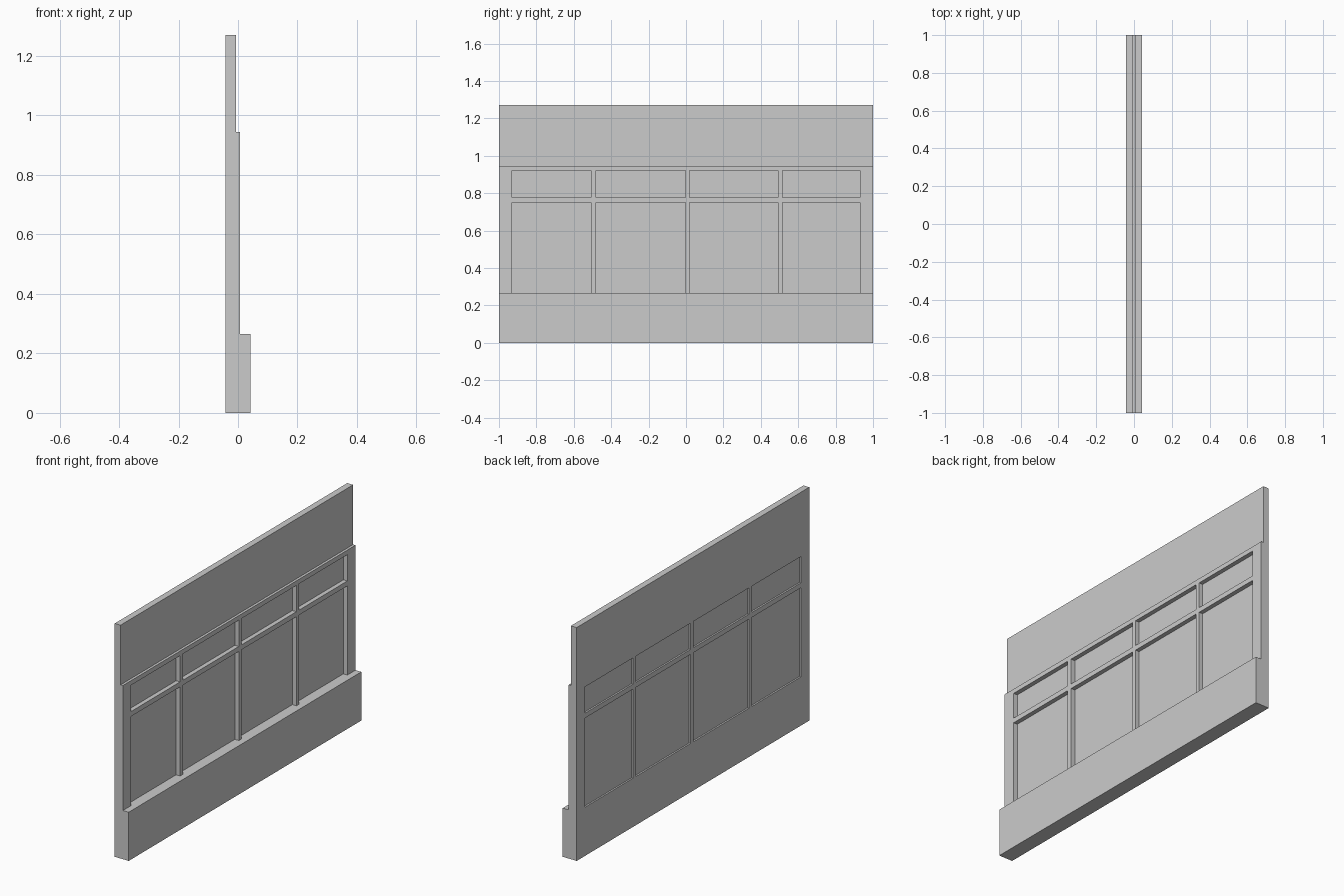
import bpy, bmesh

if "Cube" in bpy.data.objects:
    bpy.data.objects.remove(bpy.data.objects["Cube"])

BACK, TOP_FACE, FRAME_FACE, BASE_FACE = -0.042, -0.007, 0.007, 0.042
BASE_Z, RAIL_Z, WALL_Z = 0.265, 0.945, 1.27
PANEL_FRONT, PANEL_BACK = -0.017, -0.033
COLUMNS = [(-0.93, -0.508), (-0.482, -0.003), (0.02, 0.492), (0.515, 0.93)]
ROWS = [(BASE_Z, 0.75), (0.777, 0.92)]


def to_object(name, bm):
    bmesh.ops.recalc_face_normals(bm, faces=bm.faces)
    mesh = bpy.data.meshes.new(name)
    bm.to_mesh(mesh)
    bm.free()
    obj = bpy.data.objects.new(name, mesh)
    bpy.context.collection.objects.link(obj)
    return obj


def extrude_profile(bm, points, y0, y1):
    """Extrude an (x, z) outline along y."""
    face = bm.faces.new([bm.verts.new((x, y0, z)) for x, z in points])
    new = bmesh.ops.extrude_face_region(bm, geom=[face])["geom"]
    verts = [g for g in new if isinstance(g, bmesh.types.BMVert)]
    bmesh.ops.translate(bm, verts=verts, vec=(0, y1 - y0, 0))


def rect(x0, x1, z0, z1):
    return [(x0, z0), (x1, z0), (x1, z1), (x0, z1)]


# Wall with the stepped framed section
bm = bmesh.new()
extrude_profile(bm, [(BACK, 0), (FRAME_FACE, 0), (FRAME_FACE, RAIL_Z),
                     (TOP_FACE, RAIL_Z), (TOP_FACE, WALL_Z), (BACK, WALL_Z)], -1, 1)
wall = to_object("panelled_wall", bm)

# Panel recesses: deep on the front, shallow on the back
bm = bmesh.new()
for y0, y1 in COLUMNS:
    for z0, z1 in ROWS:
        extrude_profile(bm, rect(PANEL_FRONT, 0.1, z0, z1), y0, y1)
        extrude_profile(bm, rect(-0.1, PANEL_BACK, z0, z1), y0, y1)
cutter = to_object("panel_recess_cutter", bm)
cutter.hide_render = True

cut = wall.modifiers.new("panel_recesses", 'BOOLEAN')
cut.operation = 'DIFFERENCE'
cut.solver = 'EXACT'
cut.object = cutter
bpy.context.view_layer.objects.active = wall
bpy.ops.object.modifier_apply(modifier=cut.name)
bpy.data.objects.remove(cutter)

# Projecting base board
bm = bmesh.new()
extrude_profile(bm, rect(FRAME_FACE, BASE_FACE, 0, BASE_Z), -1, 1)
to_object("base_board", bm)
